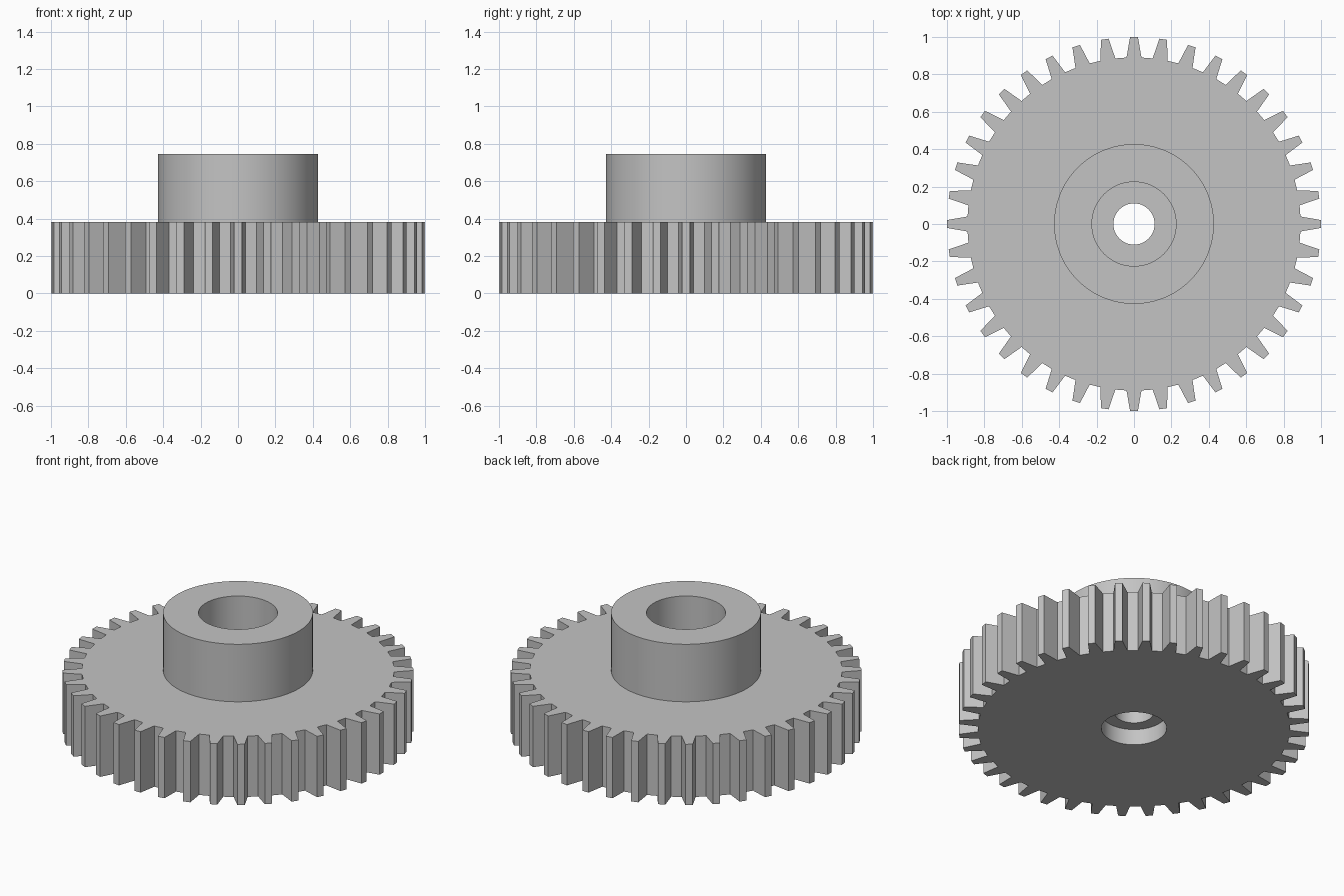
import bpy
import bmesh
from math import cos, sin, radians, hypot, atan2

cube = bpy.data.objects.get("Cube")
if cube:
    bpy.data.objects.remove(cube, do_unlink=True)

TEETH = 40
PITCH = radians(360 / TEETH)
SEGMENTS = TEETH * 4
DISC_TOP, HUB_TOP = 0.383, 0.745
HUB_R, BORE_R, NECK_R, RECESS_R = 0.427, 0.225, 0.11, 0.186
BORE_FLOOR, RECESS_TOP = 0.26, 0.1

grey = bpy.data.materials.new("plain grey")
grey.use_nodes = True
color = (0.55, 0.55, 0.55, 1)
grey.diffuse_color = color
grey.node_tree.nodes["Principled BSDF"].inputs["Base Color"].default_value = color


def circle(radius, z):
    """Round ring, lined up with the four points of each tooth."""
    step = PITCH / 4
    return [(radius * cos((i - 1.5) * step), radius * sin((i - 1.5) * step), z)
            for i in range(SEGMENTS)]


def toothed(z):
    """Gear outline: root, tip, tip, root for every tooth."""
    tooth = [(0.89, -0.04), (1.0, -0.021), (1.0, 0.021), (0.89, 0.04)]
    ring = []
    for t in range(TEETH):
        for x, y in tooth:
            r, a = hypot(x, y), atan2(y, x) + t * PITCH
            ring.append((r * cos(a), r * sin(a), z))
    return ring


def skin(name, rings):
    """Join successive rings with quads."""
    bm = bmesh.new()
    loops = [[bm.verts.new(p) for p in ring] for ring in rings]
    for low, high in zip(loops, loops[1:]):
        for i in range(SEGMENTS):
            j = (i + 1) % SEGMENTS
            bm.faces.new((low[i], low[j], high[j], high[i]))
    mesh = bpy.data.meshes.new(name)
    bm.to_mesh(mesh)
    bm.free()
    mesh.materials.append(grey)
    obj = bpy.data.objects.new(name, mesh)
    bpy.context.collection.objects.link(obj)
    bpy.ops.object.select_all(action="DESELECT")
    obj.select_set(True)
    bpy.context.view_layer.objects.active = obj
    bpy.ops.object.shade_smooth_by_angle(angle=radians(25))
    return obj


# Toothed disc with stepped bore: shaft socket, narrow neck, bottom recess
skin("gear_disc", [
    circle(BORE_R, DISC_TOP),
    circle(BORE_R, BORE_FLOOR),
    circle(NECK_R, BORE_FLOOR),
    circle(NECK_R, RECESS_TOP),
    circle(RECESS_R, RECESS_TOP),
    circle(RECESS_R, 0),
    toothed(0),
    toothed(DISC_TOP),
    circle(HUB_R, DISC_TOP),
])

# Raised hub continuing the socket upward
skin("hub", [
    circle(HUB_R, DISC_TOP),
    circle(HUB_R, HUB_TOP),
    circle(BORE_R, HUB_TOP),
    circle(BORE_R, DISC_TOP),
])
